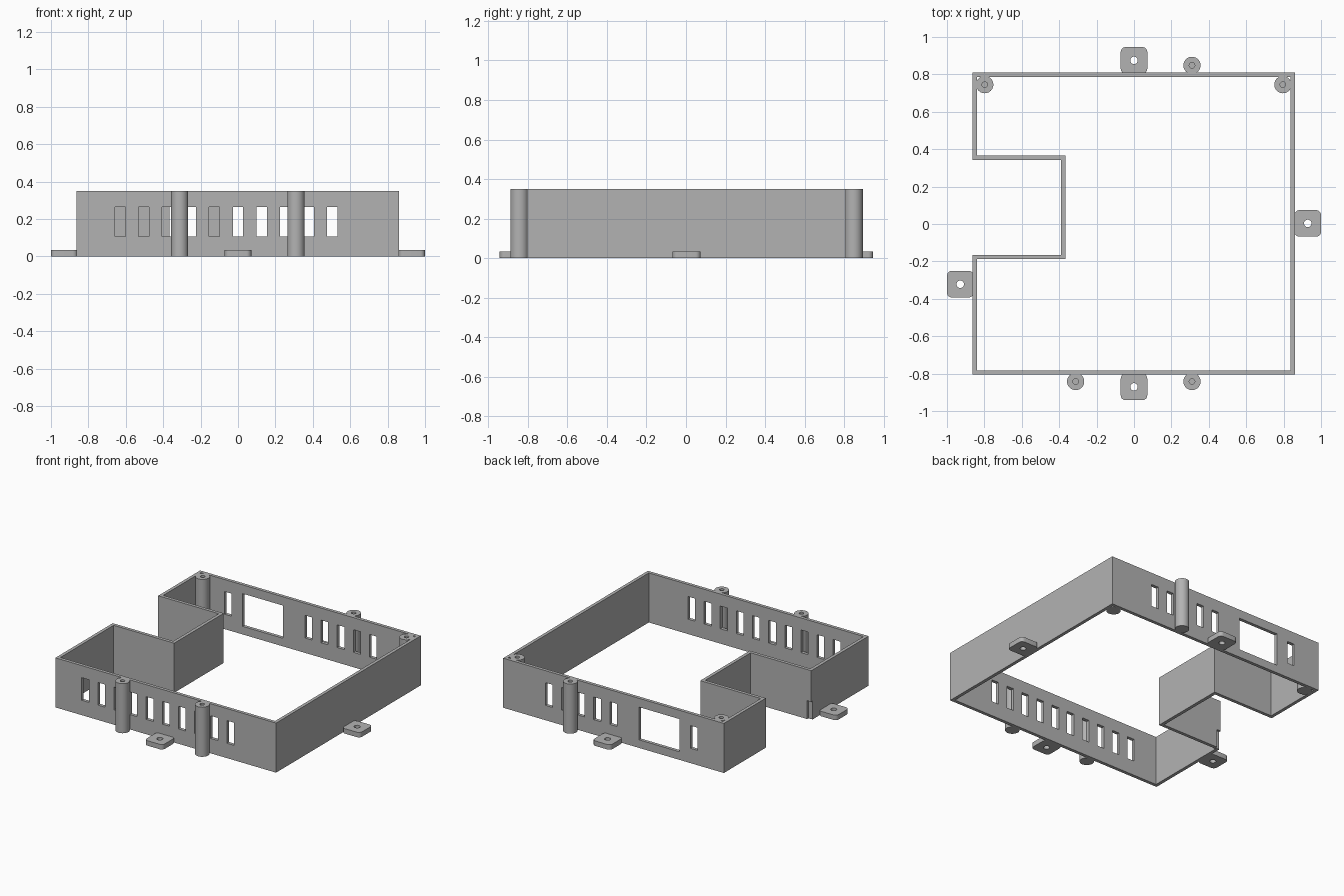
import bpy, bmesh, math
from mathutils import Matrix, Vector

if "Cube" in bpy.data.objects:
    bpy.data.objects.remove(bpy.data.objects["Cube"], do_unlink=True)

HEIGHT, WALL = 0.35, 0.023
FRONT, BACK = -0.805, 0.81

grey = bpy.data.materials.new("plain grey")
grey.use_nodes = True
colour = (0.45, 0.45, 0.45, 1)
grey.diffuse_color = colour
grey.node_tree.nodes["Principled BSDF"].inputs["Base Color"].default_value = colour


def finish(bm, name):
    bmesh.ops.recalc_face_normals(bm, faces=bm.faces)
    mesh = bpy.data.meshes.new(name)
    bm.to_mesh(mesh)
    bm.free()
    obj = bpy.data.objects.new(name, mesh)
    bpy.context.collection.objects.link(obj)
    mesh.materials.append(grey)
    return obj


def add_box(bm, low, high):
    low, high = Vector(low), Vector(high)
    matrix = Matrix.Translation((low + high) / 2) @ Matrix.Diagonal((*(high - low), 1))
    return bmesh.ops.create_cube(bm, size=1, matrix=matrix)["verts"]


def cut(obj, bm):
    """Subtract the shapes in bm from obj, then drop the cutter."""
    cutter = finish(bm, "cutter")
    cutter.hide_render = True
    mod = obj.modifiers.new("cut", "BOOLEAN")
    mod.operation, mod.solver, mod.object = "DIFFERENCE", "EXACT", cutter
    graph = bpy.context.evaluated_depsgraph_get()
    mesh = bpy.data.meshes.new_from_object(obj.evaluated_get(graph))
    obj.modifiers.clear()
    obj.data = mesh
    bpy.data.objects.remove(cutter, do_unlink=True)


def smooth(obj):
    bpy.ops.object.select_all(action="DESELECT")
    obj.select_set(True)
    bpy.context.view_layer.objects.active = obj
    bpy.ops.object.shade_smooth_by_angle(angle=math.radians(35))


def inset(points, width):
    """Offset a counterclockwise right-angled outline inwards."""
    result = []
    for i, p in enumerate(points):
        before = (p - points[i - 1]).normalized()
        after = (points[(i + 1) % len(points)] - p).normalized()
        result.append(p + width * Vector((-before.y - after.y, before.x + after.x)))
    return result


# Perimeter wall with a rectangular bay on one side
outline = [Vector(p) for p in (
    (-0.863, FRONT), (0.861, FRONT), (0.861, BACK), (-0.863, BACK),
    (-0.863, 0.342), (-0.39, 0.342), (-0.39, -0.165), (-0.863, -0.165))]
bm = bmesh.new()
outer = [bm.verts.new((*p, 0)) for p in outline]
inner = [bm.verts.new((*p, 0)) for p in inset(outline, WALL)]
for i in range(len(outer)):
    j = (i + 1) % len(outer)
    bm.faces.new((outer[i], outer[j], inner[j], inner[i]))
top = bmesh.ops.extrude_face_region(bm, geom=bm.faces[:])["geom"]
bmesh.ops.translate(bm, vec=(0, 0, HEIGHT),
                    verts=[v for v in top if isinstance(v, bmesh.types.BMVert)])
wall = finish(bm, "enclosure_wall")

# Vent slots, window and small corner notch
bm = bmesh.new()
for i in range(10):
    x = -0.63 + 0.126 * i
    sides = [FRONT + WALL / 2]
    if i == 0 or i >= 5:
        sides.append(BACK - WALL / 2)
    for y in sides:
        add_box(bm, (x - 0.028, y - 0.03, 0.105), (x + 0.028, y + 0.03, 0.265))
add_box(bm, (-0.515, BACK - 0.05, 0.057), (-0.2, BACK + 0.03, 0.288))
add_box(bm, (-0.9, -0.18, -0.05), (-0.83, -0.13, 0.13))
cut(wall, bm)


# Screw posts with blind holes in the top
def add_post(name, x, y):
    bm = bmesh.new()
    radius, hole, floor = 0.046, 0.015, 0.1
    profile = [(0, floor), (hole, floor), (hole, HEIGHT), (radius, HEIGHT), (radius, 0), (0, 0)]
    verts = [bm.verts.new((r, 0, z)) for r, z in profile]
    edges = [bm.edges.new(pair) for pair in zip(verts, verts[1:])]
    bmesh.ops.spin(bm, geom=verts + edges, cent=(0, 0, 0), axis=(0, 0, 1),
                   angle=math.tau, steps=40)
    bmesh.ops.remove_doubles(bm, verts=bm.verts, dist=0.0001)
    post = finish(bm, name)
    post.location = (x, y, 0)
    smooth(post)


for name, x, y in (("front_right_post", -0.312, -0.842), ("front_left_post", 0.31, -0.842),
                   ("back_outer_post", 0.31, 0.848),
                   ("back_right_inner_post", -0.798, 0.745),
                   ("back_left_inner_post", 0.796, 0.745)):
    add_post(name, x, y)


# Mounting tabs with rounded corners and a screw hole
def add_tab(name, x, y):
    bm = bmesh.new()
    add_box(bm, (-0.071, -0.071, 0), (0.071, 0.071, 0.035))
    upright = [e for e in bm.edges if abs(e.verts[0].co.z - e.verts[1].co.z) > 0.01]
    bmesh.ops.bevel(bm, geom=upright, offset=0.026, segments=6, profile=0.5, affect="EDGES")
    tab = finish(bm, name)
    bm = bmesh.new()
    bmesh.ops.create_cone(bm, cap_ends=True, segments=32, radius1=0.02, radius2=0.02, depth=0.2)
    cut(tab, bm)
    tab.location = (x, y, 0)
    smooth(tab)


for name, x, y in (("front_tab", 0, -0.871), ("back_tab", 0, 0.875),
                   ("left_tab", 0.929, 0.003), ("right_tab", -0.929, -0.322)):
    add_tab(name, x, y)
